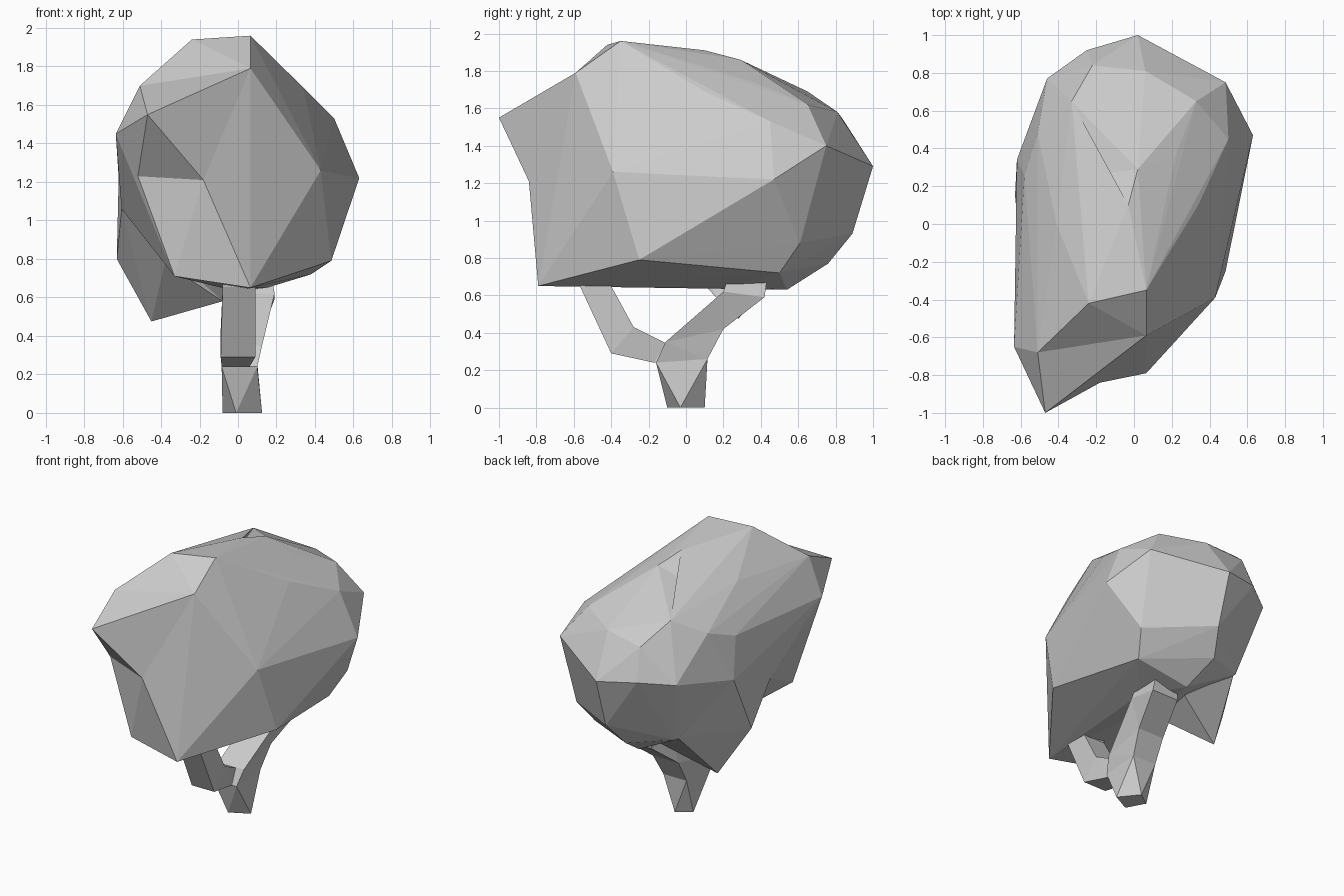
import bpy, bmesh
from mathutils import Vector

if "Cube" in bpy.data.objects:
    bpy.data.objects.remove(bpy.data.objects["Cube"])


def finish(name, bm):
    bmesh.ops.recalc_face_normals(bm, faces=bm.faces[:])
    mesh = bpy.data.meshes.new(name)
    bm.to_mesh(mesh)
    bm.free()
    ob = bpy.data.objects.new(name, mesh)
    bpy.context.collection.objects.link(ob)
    return ob


def lobe(name, points, dents=()):
    """Faceted foliage mass: convex hull of corner points, with a few facets pushed in."""
    bm = bmesh.new()
    for p in points:
        bm.verts.new(p)
    bmesh.ops.convex_hull(bm, input=bm.verts[:])
    bmesh.ops.delete(bm, geom=[v for v in bm.verts if not v.link_faces], context='VERTS')
    for d in dents:
        d = Vector(d)
        face = min(bm.faces, key=lambda f: (f.calc_center_median() - d).length)
        bmesh.ops.poke(bm, faces=[face])['verts'][0].co = d
    return finish(name, bm)


def limb(name, sections, foot=None):
    """Four-sided loft; each section is x0, x1, then y, z of its front and back edge."""
    bm = bmesh.new()
    rings = []
    if foot:
        rings.append([bm.verts.new((x, y, 0)) for x, y in foot])
    for x0, x1, ya, za, yb, zb in sections:
        rings.append([bm.verts.new(c) for c in
                      ((x0, ya, za), (x1, ya, za), (x1, yb, zb), (x0, yb, zb))])
    for a, b in zip(rings, rings[1:]):
        for i in range(4):
            j = (i + 1) % 4
            bm.faces.new((a[i], a[j], b[j], b[i]))
    bm.faces.new(rings[0])
    bm.faces.new(rings[-1])
    bmesh.ops.triangulate(bm, faces=bm.faces[:])
    return finish(name, bm)


# corners shared between lobes
brow, temple, cheek = (.065, -.59, 1.79), (-.51, -.68, 1.70), (-.635, -.65, 1.45)
jaw, nose = (-.52, -.72, 1.23), (-.18, -.84, 1.21)
left_side, left_back = (-.605, -.10, 1.06), (-.62, .34, 1.22)
left_inner = (-.38, -.02, .78)

front = [brow, temple, cheek, jaw, nose,
         (.065, -.79, .65), (-.33, -.75, .71), (.43, -.39, 1.26), (.485, -.25, .79)]
crown = [(.065, -.35, 1.96), (-.24, -.42, 1.94), (-.03, .10, 1.91), (.02, .29, 1.86),
         (-.41, 0, 1.75), (.34, .10, 1.69), (.22, .36, 1.74), (-.33, .65, 1.69),
         (.33, .65, 1.62), (.06, .81, 1.58), (-.22, .84, 1.54)]
back = [(.50, .45, 1.53), (.485, .75, 1.40), (.63, .47, 1.22), (.02, 1.0, 1.29),
        (-.25, .92, 1.32), (-.46, .77, 1.30), (-.51, .48, 1.58), (-.58, .26, 1.50),
        left_side, left_back]
underside = [(.45, .61, .88), (.38, .50, .72), (.02, .89, .93),
             (-.05, .76, .77), (0, .54, .63), (.15, .22, .65), (-.35, .62, .82),
             left_inner]

# main canopy, forward point and hanging lower corner
lobe("canopy", front + crown + back + underside, dents=[(-.13, .27, 1.81)])
lobe("canopy_front_point", [(-.47, -1.0, 1.55), brow, temple, cheek, jaw, nose])
lobe("canopy_hanging_corner", [(-.45, .28, .475), (-.63, .15, .80), left_side, left_back,
                               left_inner, (-.08, .17, .58), (-.08, .42, .65),
                               (-.35, .60, .83)])

# trunk leaning back into the canopy
limb("trunk", [(-.085, .10, -.16, .24, .115, .26),
               (-.08, .125, -.11, .35, .20, .42),
               (-.02, .19, .20, .62, .42, .59),
               (0, .17, .24, .74, .44, .74)],
     foot=[(-.01, -.10), (.125, -.03), (.02, .10), (-.08, .03)])

# crooked branch reaching forward
limb("front_branch", [(-.07, .08, -.08, .25, -.04, .36),
                      (-.085, .06, -.17, .24, -.11, .345),
                      (-.09, .09, -.40, .29, -.28, .43),
                      (-.08, .09, -.57, .655, -.40, .65),
                      (-.07, .08, -.58, .75, -.38, .75)])
